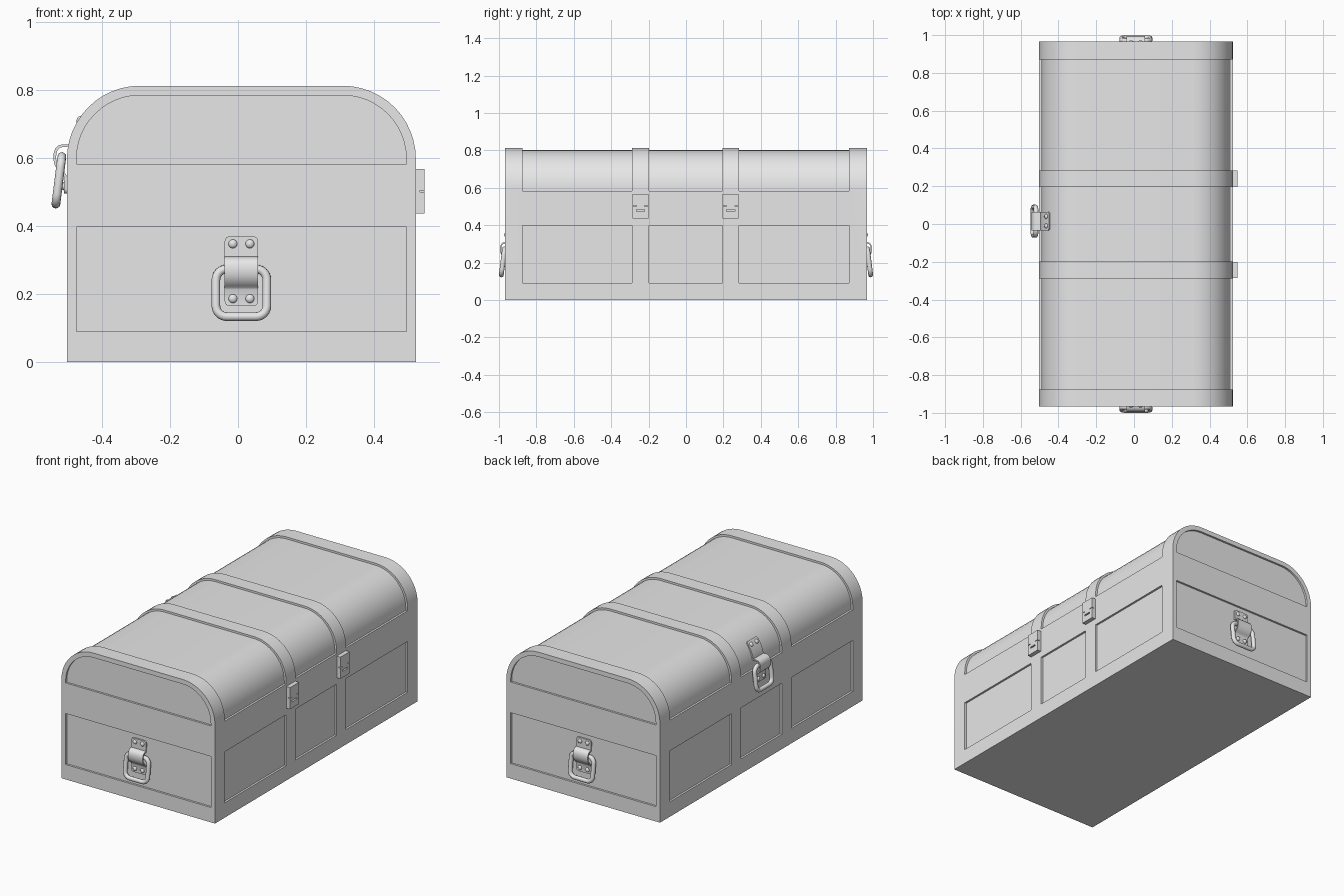
import bpy, bmesh
from math import sin, cos, pi, radians
from mathutils import Matrix, Vector

if "Cube" in bpy.data.objects:
    bpy.data.objects.remove(bpy.data.objects["Cube"])

CX, HALF_W, HALF_L, TOP, RADIUS = 0.01, 0.513, 0.967, 0.813, 0.215
LID_Z, DEPTH = 0.583, 0.012

grey = bpy.data.materials.new("plain grey")
grey.use_nodes = True
grey.diffuse_color = (0.8, 0.8, 0.8, 1)
grey.node_tree.nodes["Principled BSDF"].inputs["Base Color"].default_value = (0.8, 0.8, 0.8, 1)


def select(ob):
    bpy.ops.object.select_all(action='DESELECT')
    ob.select_set(True)
    bpy.context.view_layer.objects.active = ob


def finish(bm, name, recalc=True):
    """Turn a bmesh into a linked object."""
    if recalc:
        bmesh.ops.recalc_face_normals(bm, faces=bm.faces)
    me = bpy.data.meshes.new(name)
    bm.to_mesh(me)
    bm.free()
    me.materials.append(grey)
    ob = bpy.data.objects.new(name, me)
    bpy.context.collection.objects.link(ob)
    return ob


def smooth(ob, angle=32):
    select(ob)
    bpy.ops.object.shade_smooth_by_angle(angle=radians(angle))


def apply_modifier(ob, mod):
    select(ob)
    bpy.ops.object.modifier_apply(modifier=mod.name)


def cut(ob, bm):
    """Subtract the bmesh from the object."""
    cutter = finish(bm, "cutter")
    cutter.hide_render = True
    mod = ob.modifiers.new("cut", 'BOOLEAN')
    mod.operation, mod.solver, mod.object = 'DIFFERENCE', 'EXACT', cutter
    apply_modifier(ob, mod)
    bpy.data.objects.remove(cutter)


def prism(bm, pts, y0, y1):
    """Extrude an (x, z) outline along y."""
    a = [bm.verts.new((x, y0, z)) for x, z in pts]
    b = [bm.verts.new((x, y1, z)) for x, z in pts]
    bm.faces.new(a)
    bm.faces.new(b[::-1])
    for i in range(len(pts)):
        j = (i + 1) % len(pts)
        bm.faces.new((a[i], b[i], b[j], a[j]))


def box(bm, x0, x1, y0, y1, z0, z1):
    prism(bm, [(x0, z0), (x1, z0), (x1, z1), (x0, z1)], y0, y1)


def arch(inset, base, steps=12):
    """Round-shouldered cross-section, inset from the outside."""
    r, h = RADIUS - inset, HALF_W - RADIUS
    right = [(h + r * cos(a), TOP - RADIUS + r * sin(a))
             for a in (pi / 2 * i / steps for i in range(steps + 1))]
    right.insert(0, (HALF_W - inset, base))
    return [(CX + x, z) for x, z in right] + [(CX - x, z) for x, z in right[::-1]]


# Chest body with sunken panels
bm = bmesh.new()
prism(bm, arch(0, 0), -HALF_L, HALF_L)
chest = finish(bm, "chest_body")

bm = bmesh.new()
panel_z = (0.09, 0.398)
for y0, y1 in ((-0.875, -0.288), (-0.198, 0.195), (0.283, 0.872)):
    for side in (-1, 1):
        xs = sorted((CX + side * (HALF_W - DEPTH), CX + side * (HALF_W + 0.1)))
        box(bm, *xs, y0, y1, *panel_z)
    prism(bm, arch(-0.1, LID_Z) + arch(DEPTH, LID_Z)[::-1], y0, y1)
for side in (-1, 1):
    ys = sorted((side * (HALF_L - DEPTH), side * (HALF_L + 0.1)))
    box(bm, CX - 0.485, CX + 0.485, *ys, *panel_z)
    prism(bm, arch(0.028, LID_Z), *ys)
cut(chest, bm)
smooth(chest)

# Hinges on the left long side
for name, y in (("front_hinge", -0.243), ("rear_hinge", 0.239)):
    bm = bmesh.new()
    face = CX + HALF_W
    box(bm, face - 0.005, face + 0.025, y - 0.043, y + 0.043, 0.437, 0.568)
    hinge = finish(bm, name)
    bm = bmesh.new()
    for side in (-1, 1):
        ys = sorted((y + side * 0.022, y + side * 0.06))
        box(bm, face + 0.012, face + 0.05, *ys, 0.501, 0.505)
    box(bm, face + 0.012, face + 0.05, y - 0.022, y + 0.022, 0.474, 0.483)
    cut(hinge, bm)


def strap(name, path):
    """Bent plate following (outward, z) points, with rounded ends."""
    bm = bmesh.new()
    rows = [[bm.verts.new((u, -n, z)) for u in (-0.049, 0.049)] for n, z in path]
    for p, q in zip(rows, rows[1:]):
        bm.faces.new((p[0], q[0], q[1], p[1]))
    bmesh.ops.bevel(bm, geom=rows[0] + rows[-1], offset=0.014, segments=4,
                    profile=0.5, affect='VERTICES')
    ob = finish(bm, name)
    mod = ob.modifiers.new("thickness", 'SOLIDIFY')
    mod.thickness, mod.offset = 0.008, 0
    apply_modifier(ob, mod)
    smooth(ob, 40)
    return ob


def ring(name):
    """Rounded rectangular pull, leaning outward at the bottom."""
    half_w, z0, z1, r, tube = 0.075, 0.134, 0.274, 0.032, 0.0128
    pts = []
    for k, (sx, z) in enumerate(((1, z1 - r), (-1, z1 - r), (-1, z0 + r), (1, z0 + r))):
        for i in range(7):
            a = pi / 2 * (k + i / 6)
            pz = z + r * sin(a)
            lean = 0.015 + 0.0175 * (z1 - pz) / (z1 - z0)
            pts.append((sx * (half_w - r) + r * cos(a), -lean, pz))
    cu = bpy.data.curves.new(name, 'CURVE')
    cu.dimensions, cu.bevel_depth, cu.bevel_resolution = '3D', tube, 4
    sp = cu.splines.new('POLY')
    sp.points.add(len(pts) - 1)
    for p, co in zip(sp.points, pts):
        p.co = (*co, 1)
    sp.use_cyclic_u = True
    cu.materials.append(grey)
    ob = bpy.data.objects.new(name, cu)
    bpy.context.collection.objects.link(ob)
    select(ob)
    bpy.ops.object.convert(target='MESH')
    ob = bpy.context.view_layer.objects.active
    smooth(ob, 60)
    return ob


def rivets(name, spots):
    """Pairs of domed rivets at (outward, z, tilt)."""
    bm = bmesh.new()
    for n, z, tilt in spots:
        for u in (-0.025, 0.025):
            m = (Matrix.Translation((u, -n, z)) @ Matrix.Rotation(-tilt, 4, 'X')
                 @ Matrix.Diagonal((1, 0.7, 1, 1)) @ Matrix.Rotation(pi / 2, 4, 'X'))
            bmesh.ops.create_uvsphere(bm, u_segments=16, v_segments=8, radius=0.013, matrix=m)
    ob = finish(bm, name)
    smooth(ob, 60)
    return ob


def handle(name, upper, upper_rivet, place):
    loop = [(0.012, 0.306), (0.023, 0.303), (0.031, 0.295), (0.035, 0.283),
            (0.036, 0.268), (0.033, 0.252), (0.026, 0.238), (0.016, 0.228),
            (0.008, 0.222), (0.004, 0.215), (0.004, 0.165)]
    parts = (strap(name + "_strap", upper + loop), ring(name + "_ring"),
             rivets(name + "_rivets", [upper_rivet, (0.008, 0.187, 0)]))
    for ob in parts:
        ob.matrix_world = place


# End handles
flat = [(0.004, 0.37), (0.004, 0.308)]
for name, side, turn in (("front_handle", -1, 0), ("back_handle", 1, pi)):
    place = (Matrix.Translation((CX, side * (HALF_L - DEPTH), 0))
             @ Matrix.Rotation(turn, 4, 'Z'))
    handle(name, flat, (0.008, 0.348, 0), place)

# Lid handle on the right long side, its upper plate following the curve
LIFT = 0.331


def on_lid(deg, r):
    a = radians(deg)
    return (-RADIUS + r * cos(a), TOP - RADIUS + r * sin(a) - LIFT)


curved = [on_lid(d, 0.207) for d in (40, 35, 30, 25, 20, 15, 11)]
place = (Matrix.Translation((CX - HALF_W, 0.015, LIFT))
         @ Matrix.Rotation(-pi / 2, 4, 'Z'))
handle("lid_handle", curved, (*on_lid(33, 0.211), radians(33)), place)
